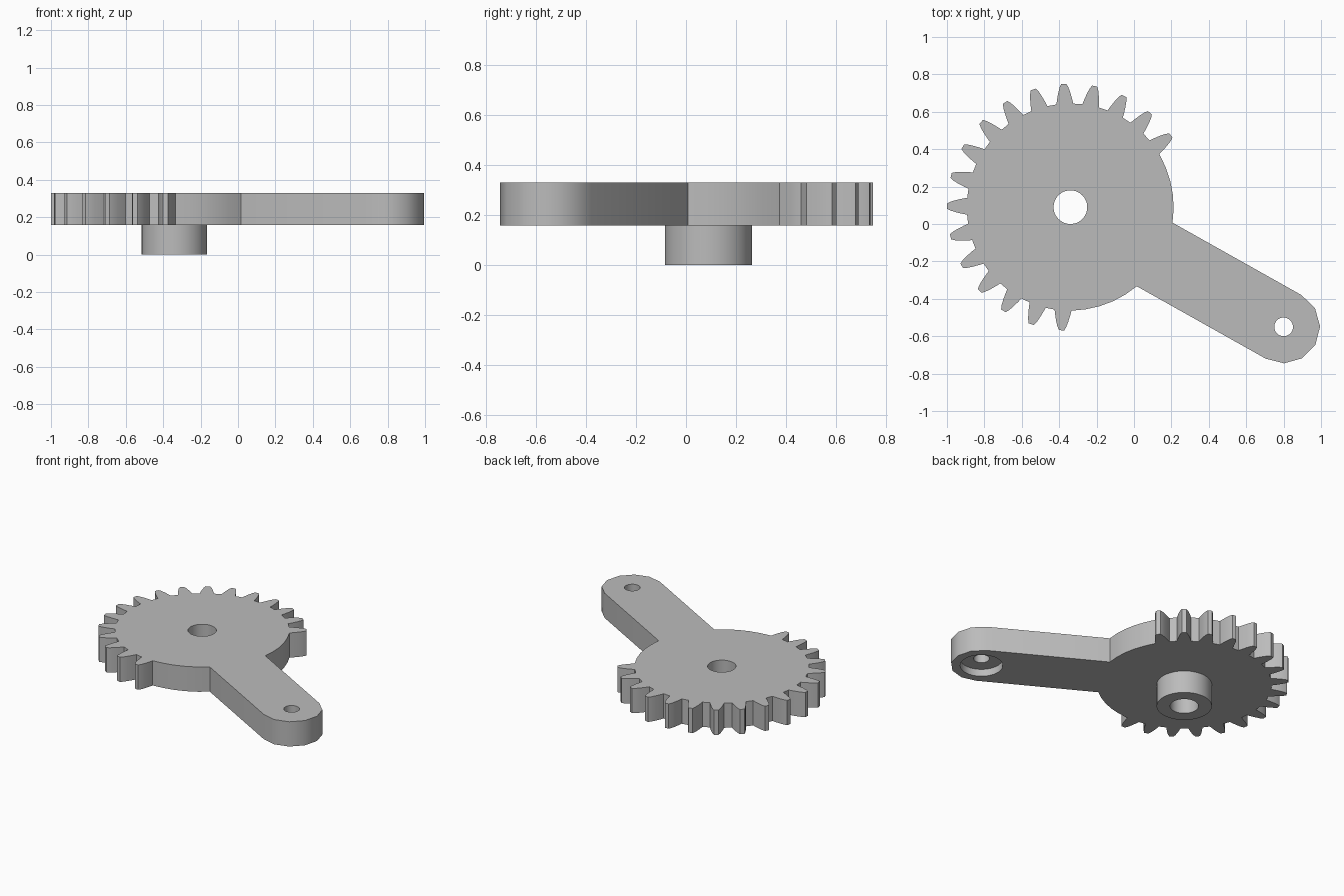
import bpy, bmesh, math
from mathutils import Matrix, Vector

default = bpy.data.objects.get("Cube")
if default:
    bpy.data.objects.remove(default, do_unlink=True)

GEAR = Vector((-0.34, 0.09))          # gear centre
TIP = Vector((0.8, -0.55))            # arm pivot
AXIS = TIP - GEAR
ROOT_R, ARM_R = 0.552, 0.195
Z0, Z1 = 0.157, 0.33
PITCH = math.radians(14.4)

grey = bpy.data.materials.new("plain grey")
grey.use_nodes = True
colour = (0.5, 0.5, 0.5, 1)
grey.diffuse_color = colour
grey.node_tree.nodes["Principled BSDF"].inputs["Base Color"].default_value = colour


def make_object(name, bm):
    bmesh.ops.recalc_face_normals(bm, faces=bm.faces)
    mesh = bpy.data.meshes.new(name)
    bm.to_mesh(mesh)
    bm.free()
    mesh.materials.append(grey)
    obj = bpy.data.objects.new(name, mesh)
    bpy.context.collection.objects.link(obj)
    return obj


def prism(name, points, z0, z1):
    bm = bmesh.new()
    face = bm.faces.new([bm.verts.new((x, y, z0)) for x, y in points])
    top = bmesh.ops.extrude_face_region(bm, geom=[face])["geom"]
    moved = [v for v in top if isinstance(v, bmesh.types.BMVert)]
    bmesh.ops.translate(bm, verts=moved, vec=(0, 0, z1 - z0))
    return make_object(name, bm)


def arc(radius, start, end, steps, centre=(0, 0)):
    return [(centre[0] + radius * math.cos(start + (end - start) * i / steps),
             centre[1] + radius * math.sin(start + (end - start) * i / steps))
            for i in range(steps + 1)]


def disc(name, centre, radius, z0, z1, sides=48):
    return prism(name, arc(radius, 0, math.tau, sides, centre)[:-1], z0, z1)


def activate(obj):
    bpy.ops.object.select_all(action="DESELECT")
    obj.select_set(True)
    bpy.context.view_layer.objects.active = obj


def cut(obj, cutter):
    cutter.hide_render = True
    mod = obj.modifiers.new("hole", "BOOLEAN")
    mod.operation = "DIFFERENCE"
    mod.solver = "EXACT"
    mod.object = cutter
    activate(obj)
    bpy.ops.object.modifier_apply(modifier=mod.name)
    bpy.data.objects.remove(cutter, do_unlink=True)


# Outline of the gear sector and arm, with the arm along +x
flank = [(ROOT_R, 0.045), (0.575, 0.041), (0.61, 0.033), (0.64, 0.024), (0.66, 0.014)]
tooth = [(r, -w) for r, w in flank] + [(r, w) for r, w in reversed(flank)]
joint = math.asin(ARM_R / ROOT_R)
first_tooth = math.pi - 8 * PITCH - 0.082
outline = arc(ROOT_R, joint, first_tooth, 5)[:-1]
for k in range(-8, 9):
    turn = Matrix.Rotation(math.pi + k * PITCH, 2)
    outline += [tuple(turn @ Vector(p)) for p in tooth]
outline += arc(ROOT_R, -first_tooth, -joint, 5)[1:]
outline += arc(ARM_R, -math.pi / 2, math.pi / 2, 6, (AXIS.length, 0))

# Turn the outline into place
swing = Matrix.Rotation(math.atan2(AXIS.y, AXIS.x), 2)
outline = [tuple(swing @ Vector(p) + GEAR) for p in outline]
plate = prism("gear_sector_arm", outline, Z0, Z1)

# Hub below the plate
hub = disc("hub", GEAR, 0.175, 0, Z0)

# Shaft bore, pivot hole and its recess on the underside
for part in (plate, hub):
    cut(part, disc("bore_cutter", GEAR, 0.09, -0.1, 0.5))
cut(plate, disc("pivot_cutter", TIP, 0.05, 0, 0.5, 32))
cut(plate, disc("recess_cutter", TIP, 0.135, 0, Z0 + 0.05))

for part in (plate, hub):
    activate(part)
    bpy.ops.object.shade_smooth_by_angle(angle=math.radians(32))
